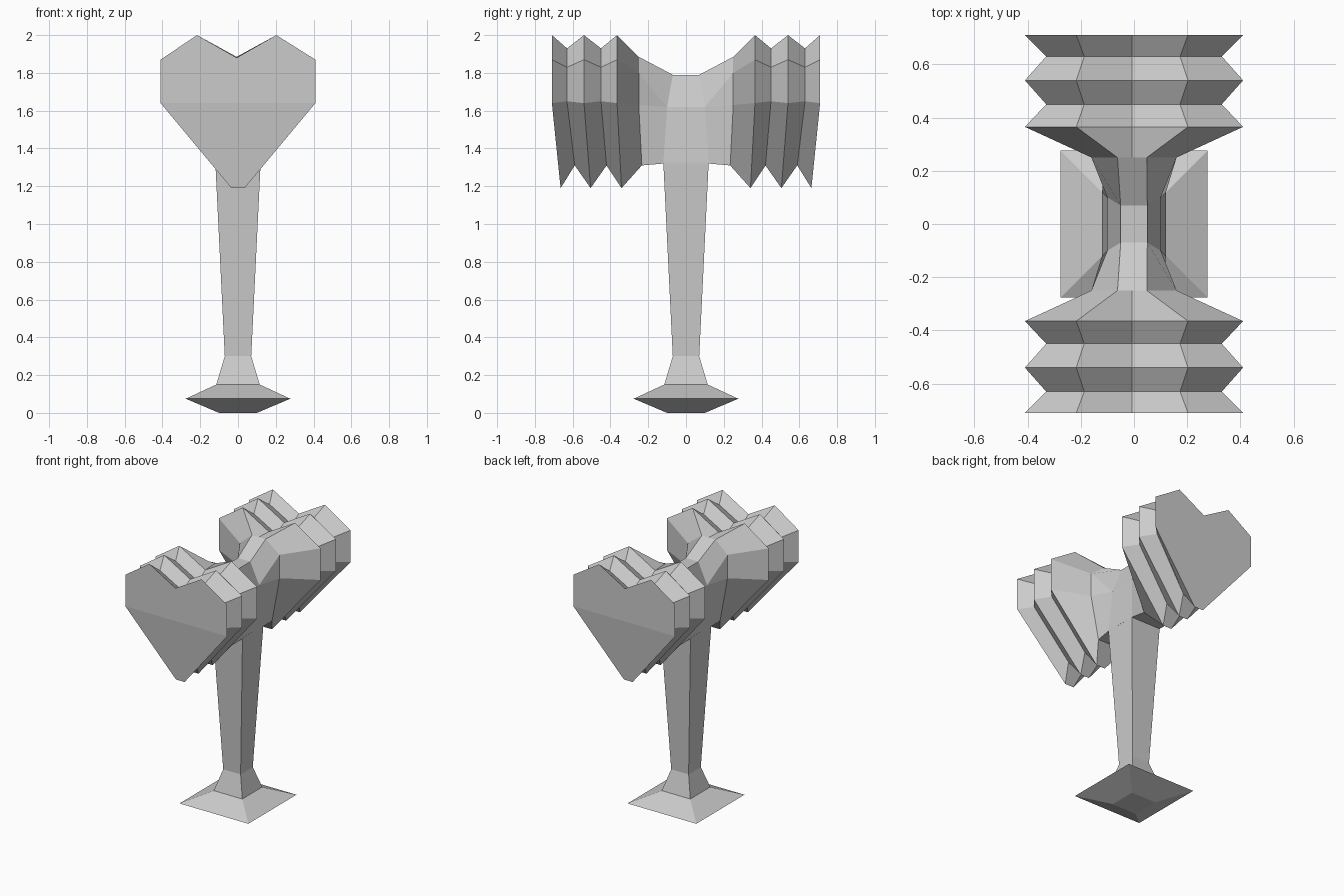
import bpy, bmesh

cube = bpy.data.objects.get("Cube")
if cube:
    bpy.data.objects.remove(cube, do_unlink=True)

grey = bpy.data.materials.new("plain grey")
grey.use_nodes = True
colour = (0.6, 0.6, 0.6, 1)
grey.diffuse_color = colour
grey.node_tree.nodes["Principled BSDF"].inputs["Base Color"].default_value = colour


def loft(name, loops, caps):
    """Skin a list of matching closed loops and close both ends with caps."""
    bm = bmesh.new()
    rings = [[bm.verts.new(p) for p in loop] for loop in loops]
    for a, b in zip(rings, rings[1:]):
        n = len(a)
        for i in range(n):
            j = (i + 1) % n
            bm.faces.new((a[i], a[j], b[j], b[i]))
    for ring in (rings[0], rings[-1]):
        for cap in caps:
            bm.faces.new([ring[i] for i in cap])
    bmesh.ops.remove_doubles(bm, verts=bm.verts, dist=0.0005)
    bmesh.ops.recalc_face_normals(bm, faces=bm.faces)
    mesh = bpy.data.meshes.new(name)
    bm.to_mesh(mesh)
    bm.free()
    mesh.materials.append(grey)
    obj = bpy.data.objects.new(name, mesh)
    bpy.context.collection.objects.link(obj)
    return obj


def heart_loop(y, half):
    """Closed heart ring; the tip leans in towards the middle."""
    ys = [y, y, y, y, y * 0.935]
    right = [(x, d, z) for (x, z), d in zip(half, ys)]
    left = [(-x, d, z) for x, d, z in reversed(right[1:])]
    loop = right + left
    for i in (0, 1, -1):                    # the lobes sit slightly off centre
        x, d, z = loop[i]
        loop[i] = (x - 0.007, d, z)
    return loop


# Half outlines: notch, lobe, upper corner, lower corner, tip
ridge = [(0, 1.88), (0.21, 2.0), (0.41, 1.87), (0.41, 1.64), (0.035, 1.19)]
groove = [(0, 1.83), (0.18, 1.93), (0.33, 1.83), (0.33, 1.65), (0.07, 1.31)]
neck = [(0, 1.885), (0.055, 1.885), (0.16, 1.80), (0.16, 1.63), (0.11, 1.31)]

# Hammer head: ridged heart drums on both ends, pinched in the middle
outer = [(0.71, ridge), (0.63, groove), (0.54, ridge),
         (0.45, groove), (0.365, ridge), (0.25, neck)]
arm = [heart_loop(y, half) for y, half in outer]
waist = [(0, 0.07, 1.79), (0.05, 0.07, 1.79), (0.1, 0.1, 1.62),
         (0.1, 0.1, 1.62), (0.12, 0.12, 1.32)]
arm.append(waist + [(-x, y, z) for x, y, z in reversed(waist[1:])])
back = [[(x, -y, z) for x, y, z in loop] for loop in reversed(arm)]
loft("hammer_head", arm + back, [(6, 7, 8, 0, 1, 2, 3), (3, 4, 5, 6)])

# Square handle, flaring collar and pointed pommel
profile = [(0.12, 1.325), (0.07, 0.30), (0.115, 0.15), (0.277, 0.075), (0.1, 0)]
squares = [[(r, r, z), (-r, r, z), (-r, -r, z), (r, -r, z)] for r, z in profile]
loft("handle", squares, [(0, 1, 2, 3)])
